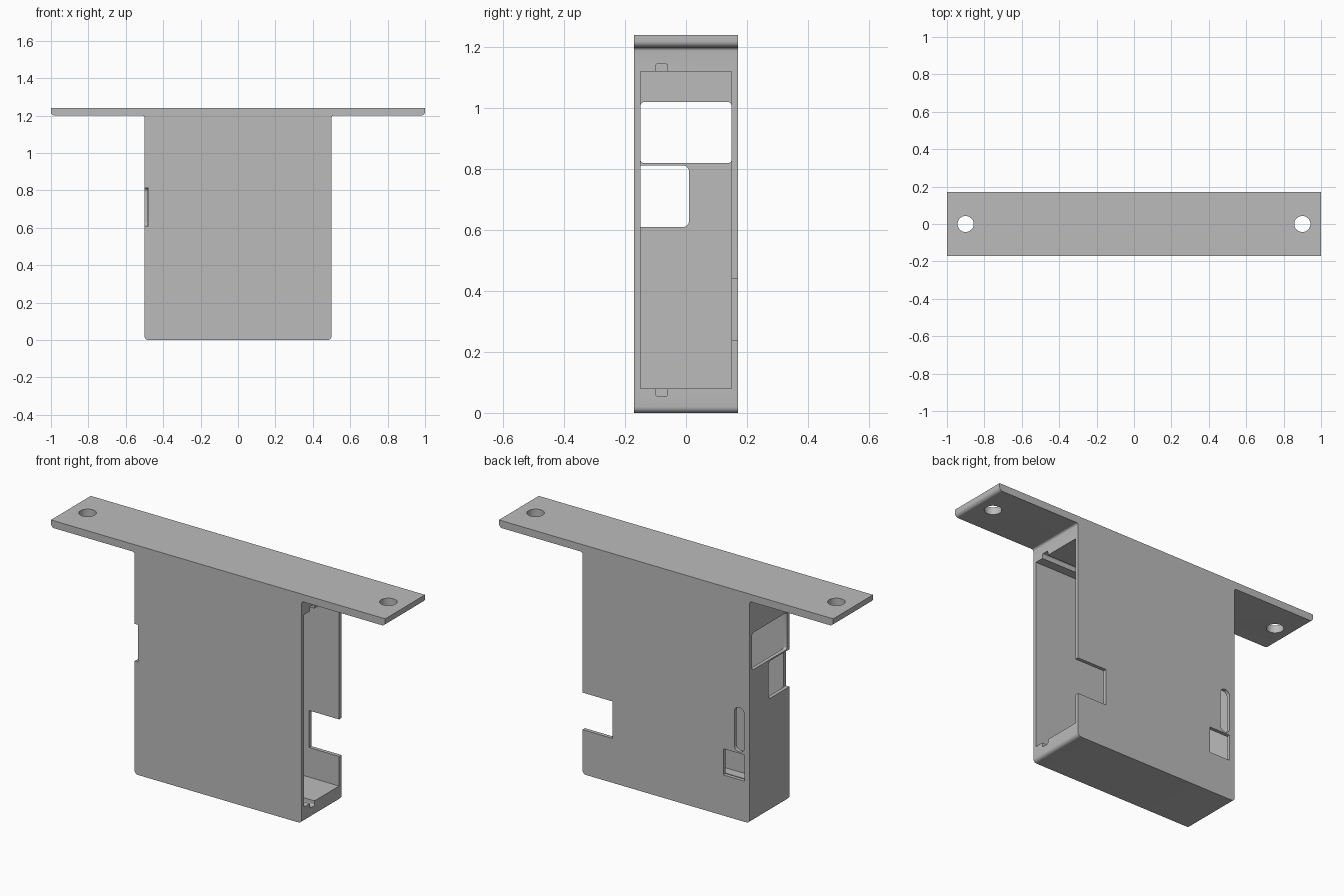
import bpy, bmesh
from math import sin, cos, pi
from mathutils import Vector

cube = bpy.data.objects.get("Cube")
if cube:
    bpy.data.objects.remove(cube, do_unlink=True)

grey = bpy.data.materials.new("plain grey")
grey.use_nodes = True
colour = (0.5, 0.5, 0.5, 1)
grey.diffuse_color = colour
grey.node_tree.nodes["Principled BSDF"].inputs["Base Color"].default_value = colour


def rounded(corners, steps=6):
    """Outline from right-angled corners (u, v, radius)."""
    out = []
    for i, (u, v, r) in enumerate(corners):
        p = Vector((u, v))
        if not r:
            out.append(p)
            continue
        a = (Vector(corners[i - 1][:2]) - p).normalized()
        b = (Vector(corners[(i + 1) % len(corners)][:2]) - p).normalized()
        centre = p + r * (a + b)
        for s in range(steps + 1):
            t = s / steps * pi / 2
            out.append(centre - r * (b * cos(t) + a * sin(t)))
    return out


def prism(name, outline, axis, low, high):
    """Extrude a 2D outline along an axis."""
    place = {"x": lambda p, d: (d, p.x, p.y),
             "y": lambda p, d: (p.x, d, p.y),
             "z": lambda p, d: (p.x, p.y, d)}[axis]
    bm = bmesh.new()
    rings = [[bm.verts.new(place(p, d)) for p in outline] for d in (low, high)]
    for ring in rings:
        bm.faces.new(ring)
    n = len(outline)
    for i in range(n):
        j = (i + 1) % n
        bm.faces.new((rings[0][i], rings[0][j], rings[1][j], rings[1][i]))
    bmesh.ops.recalc_face_normals(bm, faces=bm.faces)
    mesh = bpy.data.meshes.new(name)
    bm.to_mesh(mesh)
    bm.free()
    mesh.materials.append(grey)
    obj = bpy.data.objects.new(name, mesh)
    bpy.context.collection.objects.link(obj)
    return obj


def rect(u0, u1, v0, v1, r=0):
    return rounded([(u0, v0, r), (u1, v0, r), (u1, v1, r), (u0, v1, r)])


# T-shaped body: box with a mounting flange on top
half = [(0.5, 0, 0.02), (0.5, 1.2, 0.012), (1, 1.2, 0.02), (1, 1.24, 0)]
profile = half + [(-x, z, r) for x, z, r in reversed(half)]
body = prism("mounting_box", rounded(profile), "y", -0.17, 0.17)

cutters = [
    # cavity open at one end, with a guide groove in floor and ceiling
    prism("cavity", rect(-0.15, 0.15, 0.08, 1.12), "x", -0.48, 0.6),
    prism("floor_groove", rect(-0.1, -0.06, 0.055, 0.2, 0.006), "x", -0.475, 0.6),
    prism("ceiling_groove", rect(-0.1, -0.06, 1.0, 1.145, 0.006), "x", -0.475, 0.6),
    # windows in the closed end
    prism("upper_window", rect(-0.149, 0.149, 0.82, 1.02, 0.01), "x", -0.6, -0.4),
    prism("lower_window", rect(-0.3, 0.01, 0.61, 0.812, 0.02), "x", -0.6, -0.478),
    # back wall cutouts
    prism("edge_cutout", rect(0.32, 0.6, 0.24, 0.44), "y", 0.1, 0.3),
    prism("square_hole", rect(-0.468, -0.342, 0.22, 0.362), "y", 0.1, 0.3),
    prism("slot", rect(-0.468, -0.408, 0.37, 0.61, 0.0295), "y", 0.1, 0.3),
]
# screw holes in the flange
for x in (-0.9, 0.9):
    ring = [Vector((x + 0.043 * cos(k * pi / 20), 0.043 * sin(k * pi / 20)))
            for k in range(40)]
    cutters.append(prism("screw_hole", ring, "z", 1.1, 1.4))

bpy.context.view_layer.objects.active = body
body.select_set(True)
for cutter in cutters:
    mod = body.modifiers.new(cutter.name, "BOOLEAN")
    mod.operation = "DIFFERENCE"
    mod.solver = "EXACT"
    mod.object = cutter
    bpy.ops.object.modifier_apply(modifier=mod.name)
    bpy.data.objects.remove(cutter, do_unlink=True)

bpy.ops.object.shade_smooth_by_angle(angle=pi / 6)
